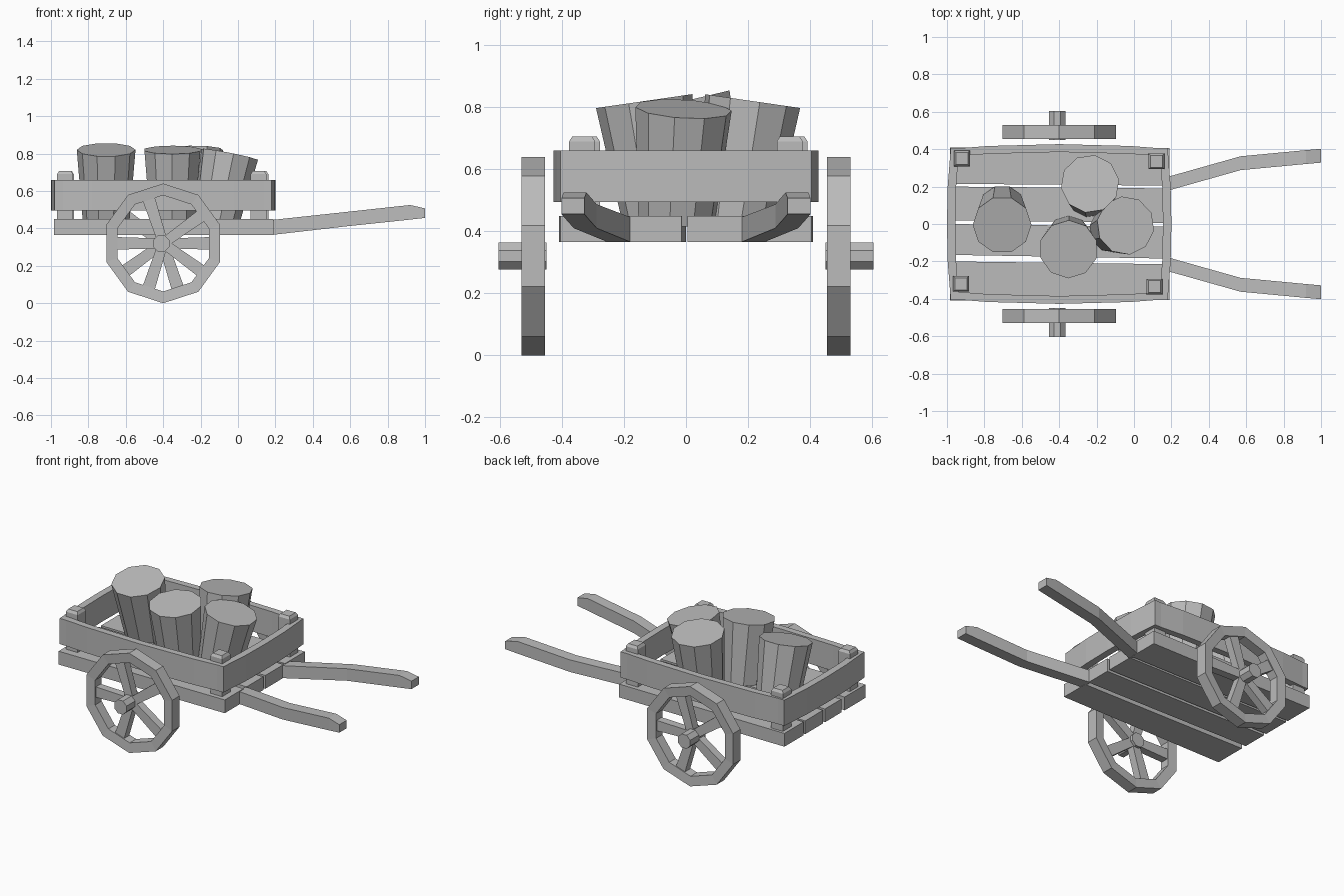
import bpy, bmesh, math
from mathutils import Vector, Matrix

if "Cube" in bpy.data.objects:
    bpy.data.objects.remove(bpy.data.objects["Cube"])

wood = bpy.data.materials.new("grey_wood")
wood.use_nodes = True
COLOUR = (0.5, 0.5, 0.5, 1)
wood.diffuse_color = COLOUR
wood.node_tree.nodes["Principled BSDF"].inputs["Base Color"].default_value = COLOUR


def finish(name, bm):
    bmesh.ops.recalc_face_normals(bm, faces=bm.faces)
    mesh = bpy.data.meshes.new(name)
    bm.to_mesh(mesh)
    bm.free()
    mesh.materials.append(wood)
    obj = bpy.data.objects.new(name, mesh)
    bpy.context.collection.objects.link(obj)
    return obj


def loft(name, rings, closed=False):
    """Skin equal-sized rings of points; cap the ends unless closed."""
    bm = bmesh.new()
    loops = [[bm.verts.new(p) for p in ring] for ring in rings]
    pairs = list(zip(loops, loops[1:]))
    if closed:
        pairs.append((loops[-1], loops[0]))
    else:
        bm.faces.new(loops[0])
        bm.faces.new(loops[-1])
    n = len(loops[0])
    for a, b in pairs:
        for i in range(n):
            j = (i + 1) % n
            bm.faces.new((a[i], a[j], b[j], b[i]))
    return finish(name, bm)


def rect(x, y0, y1, z0, z1):
    return [(x, y0, z0), (x, y1, z0), (x, y1, z1), (x, y0, z1)]


def square(cx, cy, r, z):
    return [(cx + a * r, cy + b * r, z) for a, b in ((-1, -1), (1, -1), (1, 1), (-1, 1))]


def cylinder(name, bottom, top, r0, r1, sides, turn=0.0):
    bottom, top = Vector(bottom), Vector(top)
    spin = Vector((0, 0, 1)).rotation_difference(top - bottom).to_matrix()
    rings = []
    for centre, r in ((bottom, r0), (top, r1)):
        angles = [turn + math.tau * i / sides for i in range(sides)]
        rings.append([centre + spin @ Vector((r * math.cos(a), r * math.sin(a), 0)) for a in angles])
    return loft(name, rings)


# Floor planks, each slightly out of line
planks = [(0.215, 0.41, 0.205, 0.405), (0.02, 0.20, 0.005, 0.19),
          (-0.165, 0.0, -0.185, -0.015), (-0.41, -0.20, -0.405, -0.215)]
for i, (a0, a1, b0, b1) in enumerate(planks):
    loft(f"floor_plank_{i + 1}", [rect(-0.985, a0, a1, 0.365, 0.45), rect(0.19, b0, b1, 0.365, 0.45)])

# Bowed side and end boards
CX = -0.4
for sign, side in ((1, "left"), (-1, "right")):
    rings = []
    for x, bow in ((-0.975, 0.0), (-0.78, 0.015), (-0.4, 0.025), (-0.02, 0.015), (0.175, 0.0)):
        y = 0.402 + bow
        rings.append(rect(x, sign * (y - 0.042), sign * y, 0.495, 0.66))
    loft(f"{side}_side_board", rings)
for sign, side in ((1, "front"), (-1, "rear")):
    rings = []
    for y, bow in ((-0.405, 0.0), (-0.2, 0.016), (0.0, 0.02), (0.2, 0.016), (0.405, 0.0)):
        x = 0.58 + bow
        ring = rect(y, x - 0.045, x, 0.495, 0.66)
        rings.append([(CX + sign * b, a, c) for a, b, c in ring])
    loft(f"{side}_end_board", rings)

# Corner posts with chamfered tops
for i, (x, y) in enumerate(((-0.92, 0.35), (0.12, 0.335), (-0.925, -0.32), (0.11, -0.335))):
    levels = ((0.44, 0.042), (0.69, 0.042), (0.706, 0.032))
    loft(f"corner_post_{i + 1}", [square(x, y, r, z) for z, r in levels])

# Handles
path = ((0.18, 0.215, 0.365, 0.445), (0.57, 0.325, 0.41, 0.487),
        (0.92, 0.358, 0.447, 0.525), (1.0, 0.365, 0.456, 0.507))
for sign, side in ((1, "left"), (-1, "right")):
    rings = [rect(x, sign * (y - 0.037), sign * (y + 0.037), z0, z1) for x, y, z0, z1 in path]
    loft(f"{side}_handle", rings)

# Ten-sided wheels with five spokes and a hub
AXLE = 0.32
for sign, side in ((1, "left"), (-1, "right")):
    centre = Vector((-0.4, 0, AXLE))
    rim = []
    for i in range(10):
        a = math.pi / 2 + math.tau * i / 10
        d = Vector((math.cos(a), 0, math.sin(a)))
        rim.append([centre + d * r + Vector((0, sign * y, 0))
                    for r, y in ((0.257, 0.46), (0.32, 0.455), (0.32, 0.53), (0.257, 0.525))])
    loft(f"{side}_wheel_rim", rim, closed=True)
    for k in range(5):
        a = math.tau * k / 5
        turn = Matrix.Rotation(-a, 3, 'Y')
        spoke = []
        for x, w in ((0.0, 0.026), (0.265, 0.034)):
            ring = rect(x, sign * 0.467, sign * 0.518, -w, w)
            points = [turn @ Vector(p) for p in ring]
            spoke.append([centre + Vector((sign * p.x, p.y, p.z)) for p in points])
        loft(f"{side}_wheel_spoke_{k + 1}", spoke)
    cylinder(f"{side}_wheel_hub", (-0.41, sign * 0.45, AXLE), (-0.41, sign * 0.605, AXLE),
             0.047, 0.047, 8, math.pi / 8)

# Tilted tapering barrels
barrels = (((-0.705, 0.085, 0.44), (-0.705, -0.005, 0.82)),
           ((-0.235, 0.16, 0.44), (-0.235, 0.215, 0.82)),
           ((-0.35, -0.08, 0.44), (-0.35, -0.135, 0.82)),
           ((-0.115, -0.03, 0.44), (-0.045, -0.008, 0.795)))
for i, (bottom, top) in enumerate(barrels):
    cylinder(f"barrel_{i + 1}", bottom, top, 0.125, 0.157, 10, 0.15 * i)
